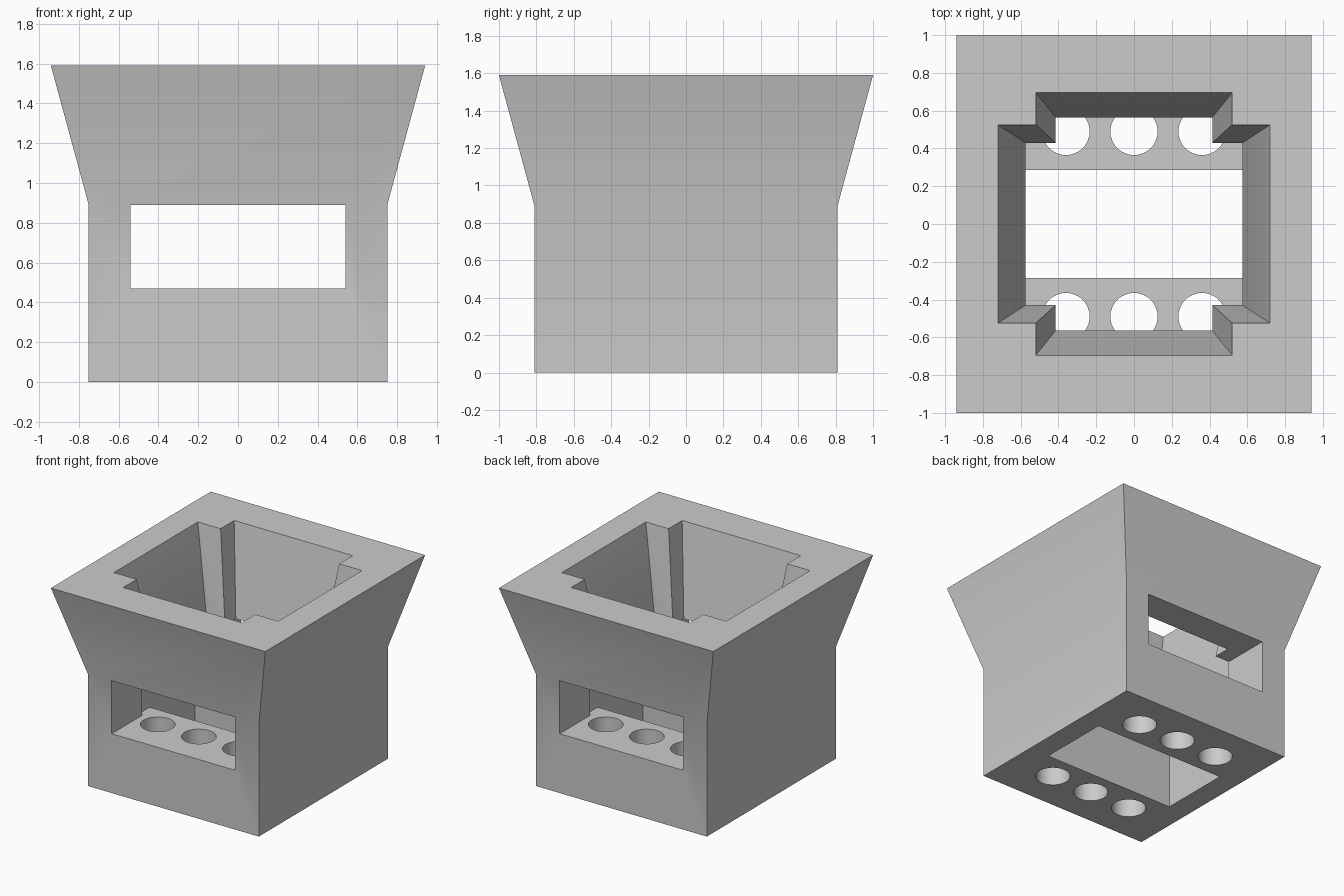
import bpy, bmesh, math

cube = bpy.data.objects.get("Cube")
if cube:
    bpy.data.objects.remove(cube, do_unlink=True)


def rect(x, y):
    return [(x, -y), (x, y), (-x, y), (-x, -y)]


def plus(ax, ay, bx, by):
    """Plus outline: one arm ax by ay (half sizes), the other bx by by."""
    half = [(ax, -ay), (ax, ay), (bx, ay), (bx, by), (-bx, by), (-bx, ay)]
    return half + [(-x, -y) for x, y in half]


def circle(cx, cy, r, n=48):
    return [(cx + r * math.cos(2 * math.pi * i / n),
             cy + r * math.sin(2 * math.pi * i / n)) for i in range(n)]


def loft(name, *sections):
    """Closed solid through (outline, z) sections."""
    bm = bmesh.new()
    rings = [[bm.verts.new((x, y, z)) for x, y in outline] for outline, z in sections]
    for low, high in zip(rings, rings[1:]):
        n = len(low)
        for i in range(n):
            j = (i + 1) % n
            bm.faces.new((low[i], low[j], high[j], high[i]))
    bm.faces.new(rings[0][::-1])
    bm.faces.new(rings[-1])
    bmesh.ops.recalc_face_normals(bm, faces=bm.faces)
    mesh = bpy.data.meshes.new(name)
    bm.to_mesh(mesh)
    bm.free()
    obj = bpy.data.objects.new(name, mesh)
    bpy.context.collection.objects.link(obj)
    return obj


FLOOR, NECK, TOP = 0.47, 0.89, 1.59

# Outer shell: straight base with a flared hopper
body = loft("hopper_body", (rect(0.75, 0.81), 0), (rect(0.75, 0.81), NECK),
            (rect(0.94, 1.0), TOP))

# Tapered well, window chamber, floor opening and round floor holes
cutters = [
    loft("well_cutter", (plus(0.575, 0.43, 0.415, 0.565), NECK),
         (plus(0.7345, 0.5345, 0.5305, 0.708), TOP + 0.07)),
    loft("window_cutter", (plus(0.575, 0.43, 0.54, 1.2), FLOOR),
         (plus(0.575, 0.43, 0.54, 1.2), NECK)),
    loft("floor_opening_cutter", (rect(0.575, 0.285), -0.1), (rect(0.575, 0.285), 0.6)),
]
for y in (-0.49, 0.49):
    for x in (-0.36, 0, 0.36):
        hole = circle(x, y, 0.125)
        cutters.append(loft("floor_hole_cutter", (hole, -0.1), (hole, 0.6)))

bpy.ops.object.select_all(action="DESELECT")
bpy.context.view_layer.objects.active = body
body.select_set(True)
for cutter in cutters:
    cutter.hide_render = True
    mod = body.modifiers.new(cutter.name, "BOOLEAN")
    mod.operation = "DIFFERENCE"
    mod.solver = "EXACT"
    mod.object = cutter
    bpy.ops.object.modifier_apply(modifier=mod.name)
for cutter in cutters:
    bpy.data.objects.remove(cutter, do_unlink=True)

# Single grey finish
grey = bpy.data.materials.new("plain_grey")
grey.use_nodes = True
colour = (0.6, 0.6, 0.6, 1)
grey.diffuse_color = colour
grey.node_tree.nodes["Principled BSDF"].inputs["Base Color"].default_value = colour
body.data.materials.clear()
body.data.materials.append(grey)
for poly in body.data.polygons:
    poly.material_index = 0

bpy.ops.object.shade_smooth_by_angle(angle=math.radians(30))
